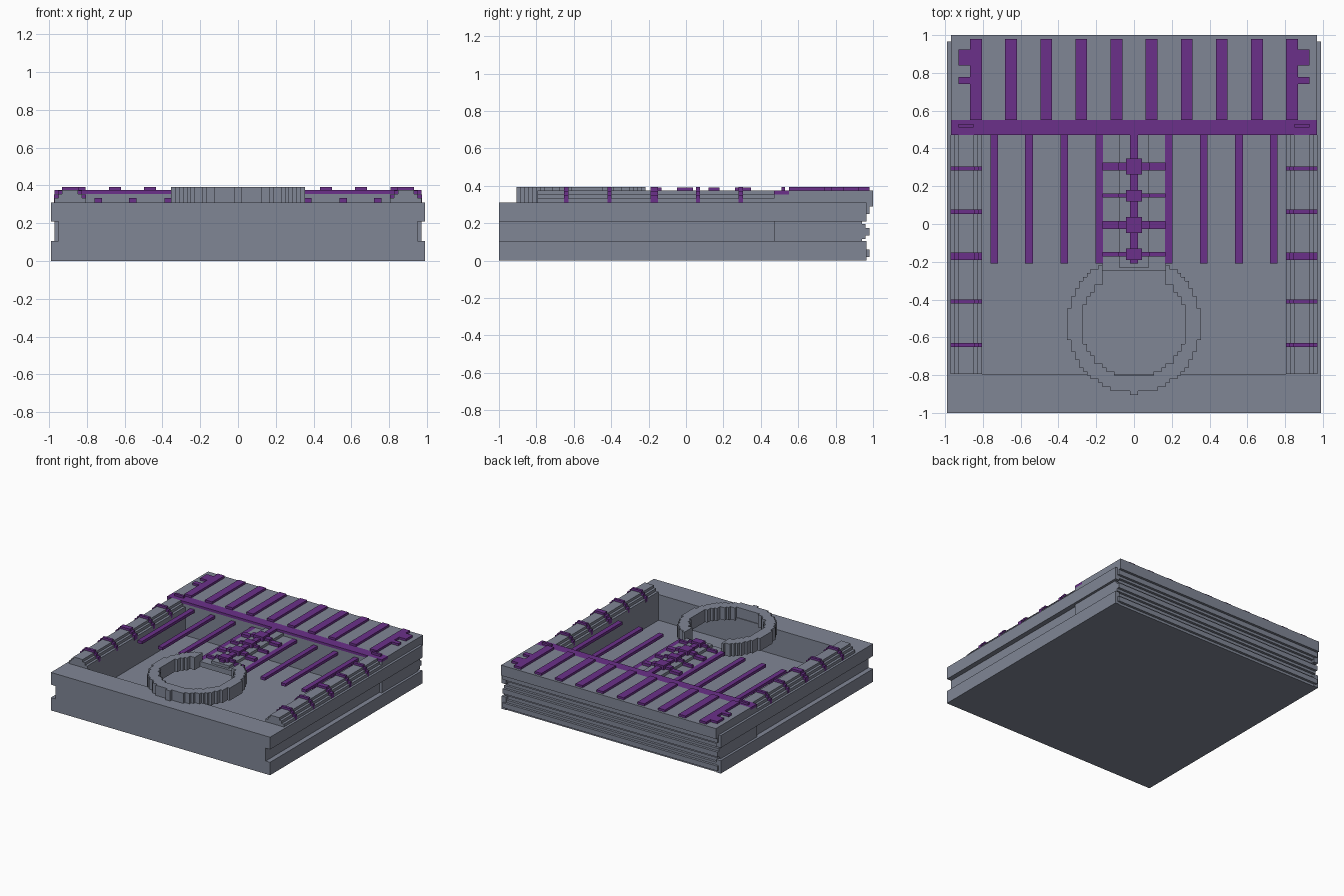
import bpy, bmesh, math
from mathutils import Vector

cube = bpy.data.objects.get("Cube")
if cube:
    bpy.data.objects.remove(cube)


def material(name, rgb):
    m = bpy.data.materials.new(name)
    m.diffuse_color = (*rgb, 1)
    m.use_nodes = True
    m.node_tree.nodes["Principled BSDF"].inputs["Base Color"].default_value = (*rgb, 1)
    return m


STONE = material("slate_grey", (0.216, 0.238, 0.301))
TRIM = material("deep_purple", (0.147, 0.03, 0.254))
UNIT = 2 / 96  # common block size


def finish(name, bm, mat):
    bmesh.ops.recalc_face_normals(bm, faces=bm.faces)
    mesh = bpy.data.meshes.new(name)
    bm.to_mesh(mesh)
    bm.free()
    mesh.materials.append(mat)
    obj = bpy.data.objects.new(name, mesh)
    bpy.context.collection.objects.link(obj)
    return obj


def add_box(bm, x, y, z):
    verts = bmesh.ops.create_cube(bm, size=1)["verts"]
    low, high = Vector((x[0], y[0], z[0])), Vector((x[1], y[1], z[1]))
    for v in verts:
        v.co = (low + high) / 2 + v.co * (high - low)


def boxes(name, mat, items, mirror=False):
    bm = bmesh.new()
    for x, y, z in items:
        add_box(bm, x, y, z)
        if mirror:
            add_box(bm, (-x[1], -x[0]), y, z)
    return finish(name, bm, mat)


def around(c, width):
    return (c - width / 2, c + width / 2)


def extrude_profile(name, mat, points, x0, x1):
    """Extrude a (y, z) outline along x."""
    bm = bmesh.new()
    face = bm.faces.new([bm.verts.new((x0, y, z)) for y, z in points])
    out = bmesh.ops.extrude_face_region(bm, geom=[face])["geom"]
    bmesh.ops.translate(bm, vec=(x1 - x0, 0, 0),
                        verts=[g for g in out if isinstance(g, bmesh.types.BMVert)])
    return finish(name, bm, mat)


# Tray: floor, front rim, side walls and the grooved outer bands
FLOOR, RIM, EAVE, ROOF, TOP = 0.1, 0.31, 0.355, 0.375, 0.393
FRONT, BACK = -0.795, 0.47
boxes("tray_floor", STONE, [((-.95, .95), (-1, .9), (0, FLOOR))])
boxes("front_rim", STONE, [((-.95, .95), (-1, FRONT), (FLOOR, RIM))])
boxes("side_walls", STONE, [((.805, .95), (FRONT, BACK), (FLOOR, RIM))], True)
boxes("side_bands", STONE, [((.95, .99), (-1, .965), z)
                            for z in ((0, .105), (.21, RIM))], True)

# Back wall with three stepped ridges and an overhanging top
outline = [(BACK, 0)]
for k in range(3):
    z = k * 0.115
    for y, low, high in ((.96, 0, .02), (.98, .02, .06), (.96, .06, .08), (.94, .08, .115)):
        if z + low < 0.29:
            outline += [(y, z + low), (y, min(z + high, 0.29))]
outline += [(1, 0.29), (1, ROOF), (.55, ROOF), (.55, EAVE), (BACK, EAVE)]
extrude_profile("back_wall", STONE, outline, -.97, .97)

# Crossbeam and small end plates
boxes("crossbeam", TRIM, [((-.97, .97), (BACK, .55), (EAVE, ROOF))])
boxes("beam_plates", TRIM, [((.85, .93), (.51, .53), (ROOF, TOP))], True)

# Roof strips with hooked outer ends
strips = [(around(.093 + .186 * i, .062), (.55, .98), (ROOF, TOP)) for i in range(5)]
hooks = [((.868, .93), y, (ROOF, TOP)) for y in ((.84, .925), (.74, .778))]
boxes("roof_strips", TRIM, strips + hooks, True)

# Long bars over the tray
boxes("tray_bars", TRIM, [(around(x, .04), (-.21, BACK), (RIM, RIM + .023))
                          for x in (.185, .37, .556, .74)], True)

# Stepped side columns with raised bands
STEPS = ((.083, .333), (.062, EAVE), (.042, ROOF))
MID = .888
boxes("side_columns", STONE, [(around(MID, 2 * w), (FRONT, BACK), (RIM, z))
                              for w, z in STEPS], True)
bands = [(y, .022) for y in (.293, .065, -.41, -.64)] + [(-.17, .04)]
boxes("column_bands", TRIM, [(around(MID, 2 * w + .003), around(y, d), (RIM, z + .018))
                             for y, d in bands for w, z in STEPS], True)

# Central column with spine, rungs and knots
boxes("centre_column", STONE, [((-.167, .167), (-.25, BACK), (.29, .333)),
                               ((-.08, .08), (-.23, BACK), (.29, EAVE))])
boxes("centre_spine", TRIM, [((-.021, .021), (-.21, BACK), (RIM, ROOF))])
rungs = ((.305, .042, .085), (.15, .022, .06), (-.005, .042, .085), (-.16, .022, .06))
boxes("centre_rungs", TRIM,
      [((-.167, .167), around(y, d), (RIM, EAVE)) for y, d, k in rungs] +
      [((-.085, .085), around(y, d), (RIM, ROOF)) for y, d, k in rungs])
boxes("centre_knots", TRIM, [((-.042, .042), around(y, k), (RIM, TOP - .003))
                             for y, d, k in rungs])

# Blocky ring, open toward the central column
CY = -.53
bm = bmesh.new()
for i in range(-18, 18):
    for j in range(-18, 18):
        x, y = (i + .5) * UNIT, (j + .5) * UNIT
        outer = math.hypot(x / .352, y / .365) < 1
        inner = math.hypot(x, y) < .28
        doorway = abs(x) < .167 and y > .2
        if outer and not inner and not doorway and y + CY < -.215:
            bm.faces.new([bm.verts.new(((i + a) * UNIT, CY + (j + b) * UNIT, .29))
                          for a, b in ((0, 0), (1, 0), (1, 1), (0, 1))])
bmesh.ops.remove_doubles(bm, verts=bm.verts, dist=.001)
out = bmesh.ops.extrude_face_region(bm, geom=bm.faces[:], use_keep_orig=True)["geom"]
bmesh.ops.translate(bm, vec=(0, 0, TOP - .29),
                    verts=[g for g in out if isinstance(g, bmesh.types.BMVert)])
finish("ring_wall", bm, STONE)
